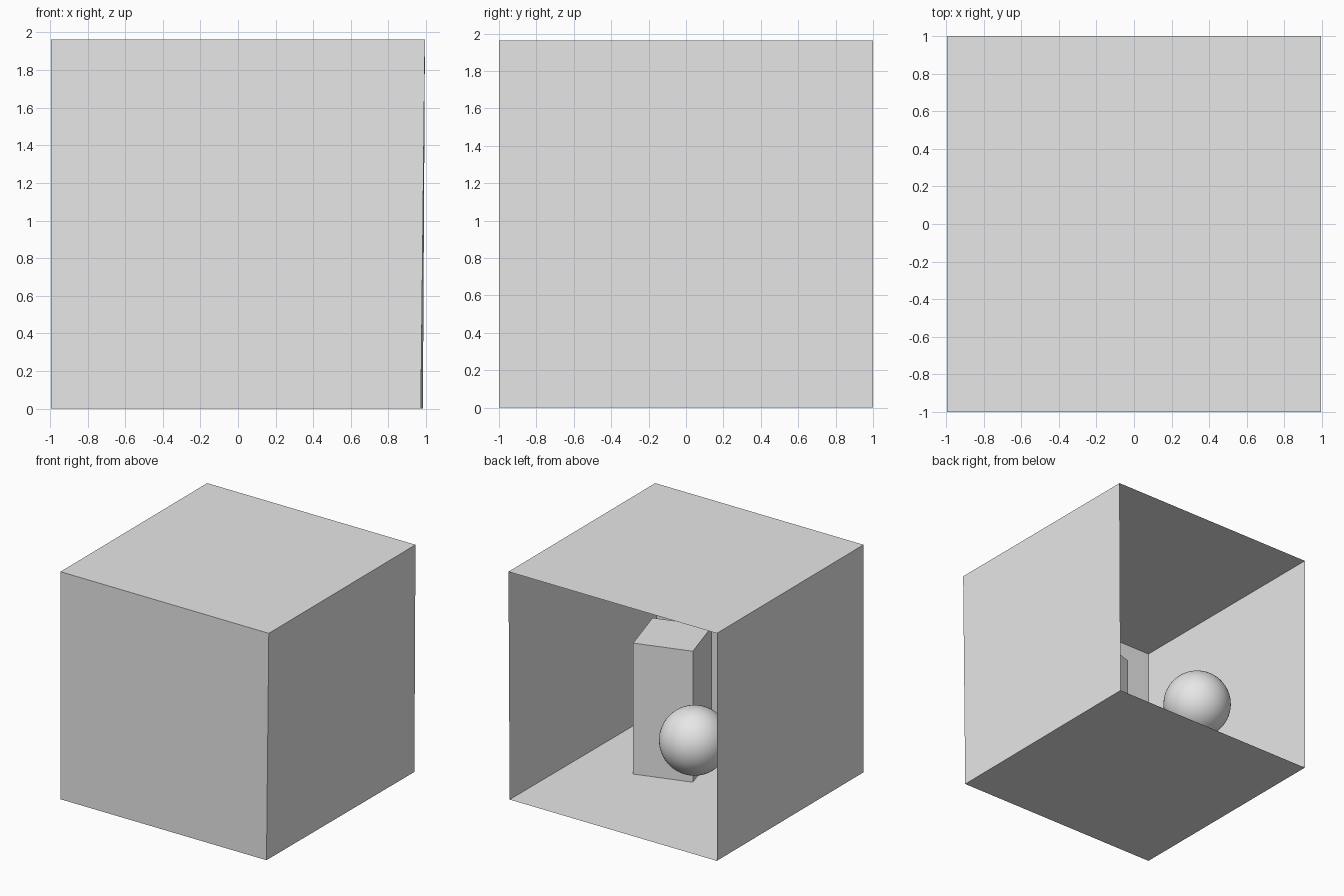
import bpy
import bmesh
import math

default_cube = bpy.data.objects.get("Cube")
if default_cube:
    bpy.data.objects.remove(default_cube, do_unlink=True)

# One plain grey for everything
GREY = (0.8, 0.8, 0.8, 1.0)
grey = bpy.data.materials.new("light_grey")
grey.use_nodes = True
grey.diffuse_color = GREY
for node in grey.node_tree.nodes:
    if node.type == 'BSDF_PRINCIPLED':
        node.inputs["Base Color"].default_value = GREY


def sheet(name, corners):
    """A single thin wall made of one quad."""
    mesh = bpy.data.meshes.new(name)
    bm = bmesh.new()
    bm.faces.new([bm.verts.new(c) for c in corners])
    bm.to_mesh(mesh)
    bm.free()
    mesh.materials.append(grey)
    obj = bpy.data.objects.new(name, mesh)
    bpy.context.scene.collection.objects.link(obj)
    return obj


# Room corners: the +x wall leans out slightly towards the top
SIDE, DEPTH, TOP = 0.994, 1.0, 1.963
floor_right_front = (-SIDE, -DEPTH, 0)
floor_right_back = (-SIDE, DEPTH, 0)
floor_left_front = (0.972, -DEPTH, 0)
floor_left_back = (0.983, DEPTH, 0)
top_right_front = (-SIDE, -DEPTH, TOP)
top_right_back = (-SIDE, DEPTH, TOP)
top_left_front = (SIDE, -DEPTH, TOP)
top_left_back = (SIDE, DEPTH, TOP)

# Five sheets facing inwards, with the back left open
sheet("floor", [floor_right_front, floor_left_front, floor_left_back, floor_right_back])
sheet("ceiling", [top_right_front, top_right_back, top_left_back, top_left_front])
sheet("front_wall", [floor_left_front, floor_right_front, top_right_front, top_left_front])
sheet("right_wall", [floor_right_front, floor_right_back, top_right_back, top_right_front])
sheet("left_wall", [floor_left_back, floor_left_front, top_left_front, top_left_back])

# Tall turned block standing on the floor
HEIGHT = 1.13
bpy.ops.mesh.primitive_cube_add(size=1, location=(0.30, -0.247, HEIGHT / 2),
                                rotation=(0, 0, math.radians(17)))
block = bpy.context.object
block.name = "tall_block"
block.scale = (0.49, 0.49, HEIGHT)
block.data.materials.append(grey)

# Floating ball
bpy.ops.mesh.primitive_uv_sphere_add(segments=64, ring_count=32, radius=0.277,
                                     location=(-0.352, 0.388, 0.635))
ball = bpy.context.object
ball.name = "ball"
ball.data.materials.append(grey)
bpy.ops.object.shade_smooth()
